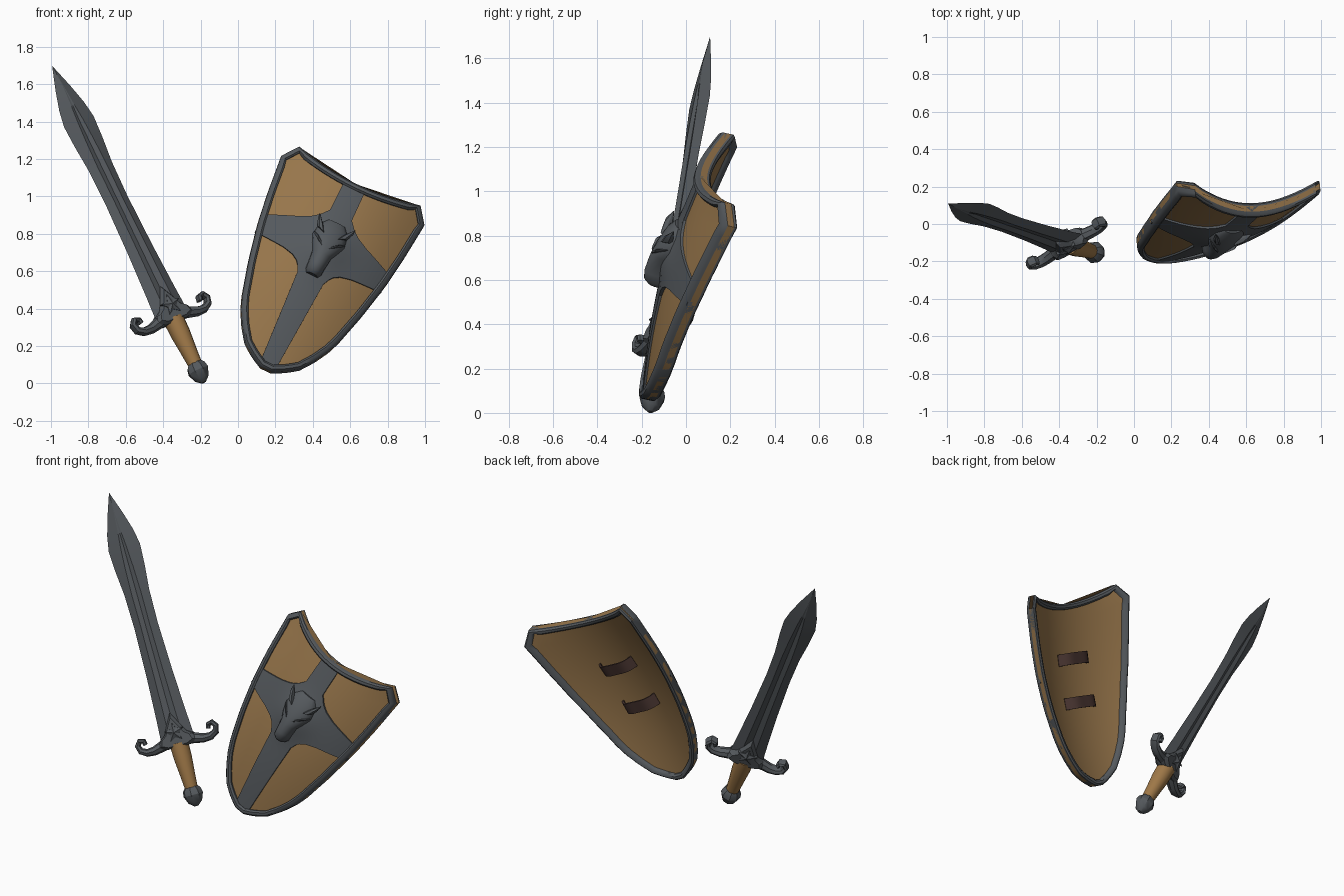
import bpy, bmesh, math
from mathutils import Vector

if "Cube" in bpy.data.objects:
    bpy.data.objects.remove(bpy.data.objects["Cube"])


def material(name, rgb):
    m = bpy.data.materials.new(name)
    m.diffuse_color = (*rgb, 1)
    m.use_nodes = True
    m.node_tree.nodes["Principled BSDF"].inputs["Base Color"].default_value = m.diffuse_color
    return m


STEEL = material("dark steel", (0.09, 0.10, 0.11))
WOOD = material("tan wood", (0.31, 0.18, 0.07))
GRIP = material("grip leather", (0.35, 0.19, 0.065))
STRAP = material("strap leather", (0.065, 0.035, 0.03))


def loft(name, rings, mat, caps=True, loop=False, angle=30):
    """Skin closed rings of points; loop joins the last ring to the first."""
    bm = bmesh.new()
    vs = [[bm.verts.new(p) for p in ring] for ring in rings]
    pairs = list(zip(vs, vs[1:])) + ([(vs[-1], vs[0])] if loop else [])
    for a, b in pairs:
        for i in range(len(a)):
            j = (i + 1) % len(a)
            bm.faces.new((a[i], a[j], b[j], b[i]))
    if caps and not loop:
        bm.faces.new(vs[0])
        bm.faces.new(vs[-1])
    bmesh.ops.remove_doubles(bm, verts=bm.verts, dist=1e-5)
    bmesh.ops.recalc_face_normals(bm, faces=bm.faces)
    me = bpy.data.meshes.new(name)
    bm.to_mesh(me)
    bm.free()
    me.materials.append(mat)
    ob = bpy.data.objects.new(name, me)
    bpy.context.collection.objects.link(ob)
    bpy.ops.object.select_all(action='DESELECT')
    ob.select_set(True)
    bpy.context.view_layer.objects.active = ob
    bpy.ops.object.shade_smooth_by_angle(angle=math.radians(angle))
    return ob


def interp(table, x):
    for (x0, y0), (x1, y1) in zip(table, table[1:]):
        if x <= x1:
            return y0 + (y1 - y0) * max(0, (x - x0) / (x1 - x0))
    return table[-1][1]


# ---------------------------------------------------------------- sword
A = Vector((-0.428, 0.143, 0.893)).normalized()      # along the blade
W = Vector((0.833, 0.476, 0.278))
W = (W - A * W.dot(A)).normalized()                  # across the guard
F = W.cross(A)                                       # flat of the blade, forward
P0 = Vector((-0.18, -0.163, 0.0))


def sw(u, n, s):
    return P0 + W * u + F * n + A * s


def turned(name, profile, sides, mat, angle=30):
    loft(name, [[sw(r * math.cos(2 * math.pi * k / sides), r * math.sin(2 * math.pi * k / sides), s)
                 for k in range(sides)] for s, r in profile], mat, angle=angle)


turned("pommel", [(0.005, 0.012), (0.03, 0.042), (0.075, 0.06), (0.105, 0.054), (0.125, 0.036)], 8, STEEL)
turned("grip", [(0.11, 0.038), (0.20, 0.045), (0.30, 0.054), (0.39, 0.056)], 16, GRIP)

# blade with edge bevels and a shallow fuller
blade = []
for s, w, t in [(0.42, 0.100, 0.028), (0.55, 0.092, 0.027), (0.8, 0.080, 0.025), (1.1, 0.072, 0.023),
                (1.3, 0.076, 0.022), (1.45, 0.090, 0.021), (1.57, 0.096, 0.020), (1.66, 0.080, 0.018),
                (1.77, 0.047, 0.015), (1.9, 0.001, 0.001)]:
    g = interp([(0.4, 0.4), (1.3, 0.38), (1.77, 0.05)], s)
    half = [(w, 0), (g * w, t), (0, t * (0.55 if s < 1.6 else 0.95)), (-g * w, t)]
    pts = half + [(-u, -n) for u, n in half]
    blade.append([sw(u, n, s) for u, n in pts])
loft("blade", blade, STEEL, angle=12)


def outline_plate(name, outline, depth, inset):
    """Bevelled plate of an outline in the blade plane."""
    cu = sum(p[0] for p in outline) / len(outline)
    cs = sum(p[1] for p in outline) / len(outline)
    rings = []
    for n, k in [(-depth, inset), (-depth * 0.6, 1), (depth * 0.6, 1), (depth, inset)]:
        rings.append([sw(cu + (u - cu) * k, n, cs + (s - cs) * k) for u, s in outline])
    loft(name, rings, STEEL)


half = [(0.0, 0.365), (0.07, 0.365), (0.115, 0.385), (0.10, 0.425), (0.065, 0.45), (0.04, 0.50), (0.0, 0.57)]
outline_plate("guard_centre", half + [(-u, s) for u, s in half[-2:0:-1]], 0.048, 0.82)

# curled guard arms
spine = [(0.03, 0.41, 0.045), (0.09, 0.395, 0.033), (0.15, 0.378, 0.027), (0.195, 0.378, 0.023),
         (0.23, 0.397, 0.02), (0.24, 0.43, 0.018), (0.222, 0.455, 0.017), (0.198, 0.448, 0.016),
         (0.193, 0.425, 0.014)]
for side, label in ((1, "right"), (-1, "left")):
    rings = []
    for i, (u, s, r) in enumerate(spine):
        a, b = spine[max(i - 1, 0)], spine[min(i + 1, len(spine) - 1)]
        d = Vector((b[0] - a[0], b[1] - a[1])).normalized()
        ring = []
        for k in range(8):
            c, n = math.cos(k * math.pi / 4) * r, math.sin(k * math.pi / 4) * (0.022 + r * 0.45)
            ring.append(sw(side * (u - d.y * c), n, s + d.x * c))
        rings.append(ring)
    loft("guard_arm_" + label, rings, STEEL)

# star ornaments on both faces of the guard
for side, label in ((1, "front"), (-1, "back")):
    rings = []
    for k, n in ((1, 0.03), (1, 0.052), (0.01, 0.068)):
        rings.append([sw(k * r * math.sin(i * math.pi / 5), side * n, 0.455 + k * r * math.cos(i * math.pi / 5))
                      for i, r in enumerate([0.06, 0.028] * 5)])
    loft("star_" + label, rings, STEEL, angle=10)

# ---------------------------------------------------------------- shield
U = Vector((0.9, 0, -0.437)).normalized()
B = Vector((0.439, 0.229, 0.869))
B = (B - U * B.dot(U)).normalized()
N = U.cross(B)                                       # forward
O = Vector((0.15, -0.19, 0.075))


def sh(u, v, h):
    """Point on the curved shield face, raised by h."""
    return O + U * u + B * v + N * (0.05 * math.sin(math.pi * min(v, 1.15) / 1.15) - 0.72 * u * u + h)


HALF = [(0, 0.03), (0.03, 0.09), (0.08, 0.16), (0.16, 0.217), (0.24, 0.26), (0.31, 0.287),
        (0.5, 0.337), (0.71, 0.38), (0.9, 0.405), (1.12, 0.425)]


def face_uv(t, r):
    u = abs(t) * 0.425
    top = 1.13 + 0.07 * (u / 0.36) ** 2 if u < 0.36 else 1.2 - 0.08 * (u - 0.36) / 0.065
    return t * interp(HALF, 1.12 * r), r * top


def slab(name, fn, rows, cols, front, back, mat):
    """Solid sheet following the shield; fn maps (row, col) to (u, v)."""
    rings = []
    for r in rows:
        pts = [fn(c, r) for c in cols]
        rings.append([sh(u, v, front(u, v)) for u, v in pts] + [sh(u, v, back) for u, v in reversed(pts)])
    loft(name, rings, mat)


ROWS = [(i / 28) ** 1.5 for i in range(29)]
COLS = [-1, -0.847] + [i / 10 for i in range(-7, 8)] + [0.847, 1]
slab("shield_board", face_uv, ROWS, COLS, lambda u, v: 0, -0.03, WOOD)

# raised rim swept round the outline
edge = [face_uv(1, r) for r in ROWS] + [face_uv(t, 1) for t in COLS[-2:0:-1]] + [face_uv(-1, r) for r in ROWS[::-1]]
rim = []
for i, p in enumerate(edge):
    a, b = edge[i - 1], edge[(i + 1) % len(edge)]
    d = Vector((b[0] - a[0], b[1] - a[1])).normalized()
    rim.append([sh(p[0] - d.y * k, p[1] + d.x * k, h) for k, h in
                ((0.0, -0.04), (0.0, 0.012), (0.010, 0.024), (0.026, 0.024), (0.036, 0.012),
                 (0.036, -0.04), (0.026, -0.05), (0.010, -0.05))])
loft("shield_rim", rim, STEEL, loop=True, angle=40)


# steel cross with flared arms, swelling towards the middle
def swell(u, v):
    return 0.010 + 0.035 * math.exp(-(u * u + (v - 0.72) ** 2) / 0.014)


LOW = [(0, 0.50), (0.075, 0.54), (0.1, 0.595), (0.14, 0.622), (0.2, 0.64), (0.38, 0.665)]
HIGH = [(0, 0.96), (0.065, 0.935), (0.1, 0.89), (0.14, 0.86), (0.2, 0.832), (0.38, 0.77)]
BAR = [(0, 0.045), (0.54, 0.077), (0.9, 0.066), (1.12, 0.062)]
FRAC = [i / 12 for i in range(13)]
slab("cross_upright", lambda c, r: ((2 * c - 1) * interp(BAR, r), r),
     [0.02 + 1.1 * i / 30 for i in range(31)], FRAC, swell, -0.01, STEEL)
slab("cross_arms", lambda c, r: (r, interp(LOW, abs(r)) * (1 - c) + interp(HIGH, abs(r)) * c),
     [0.375 * i / 24 for i in range(-24, 25)], FRAC, swell, -0.01, STEEL)

# beast head boss, snout pointing down
head = []
for v, w, h in [(0.88, 0.05, 0.02), (0.84, 0.085, 0.045), (0.77, 0.098, 0.065), (0.72, 0.078, 0.078),
                (0.68, 0.058, 0.082), (0.62, 0.05, 0.085), (0.58, 0.047, 0.078), (0.56, 0.033, 0.055)]:
    head.append([sh(w * math.cos(k * math.pi / 8), v, h * math.sin(k * math.pi / 8) ** 0.7 + 0.008)
                 for k in range(9)])
loft("beast_head", head, STEEL, angle=40)
for side, label in ((1, "right"), (-1, "left")):
    ear = [[sh(side * (u + r * math.cos(k * math.pi / 3)), v + 0.5 * r * math.cos(k * math.pi / 3),
               h + r * math.sin(k * math.pi / 3)) for k in range(6)]
           for u, v, h, r in ((0.06, 0.80, 0.045, 0.028), (0.085, 0.845, 0.05, 0.02), (0.105, 0.885, 0.045, 0.002))]
    loft("ear_" + label, ear, STEEL)
    brow = [[sh(side * (u + 0.5 * r * math.cos(k * math.pi / 3)), v + r * math.cos(k * math.pi / 3),
                h + r * math.sin(k * math.pi / 3)) for k in range(6)]
            for u, v, h, r in ((0.025, 0.725, 0.075, 0.014), (0.055, 0.75, 0.067, 0.016), (0.088, 0.775, 0.04, 0.008))]
    loft("brow_" + label, brow, STEEL)

# two arm straps arching behind the board
for v0, label in ((0.79, "upper"), (0.52, "lower")):
    rings = []
    for i in range(13):
        x = -1 + i / 6
        u, h = 0.12 * x, -0.025 - 0.065 * (1 - x ** 4)
        rings.append([sh(u * (1 + k), v0 + dv, h + dh) for k, dv, dh in
                      ((0, -0.036, 0), (0, 0.036, 0), (0.06, 0.036, -0.01), (0.06, -0.036, -0.01))])
    loft("arm_strap_" + label, rings, STRAP)
